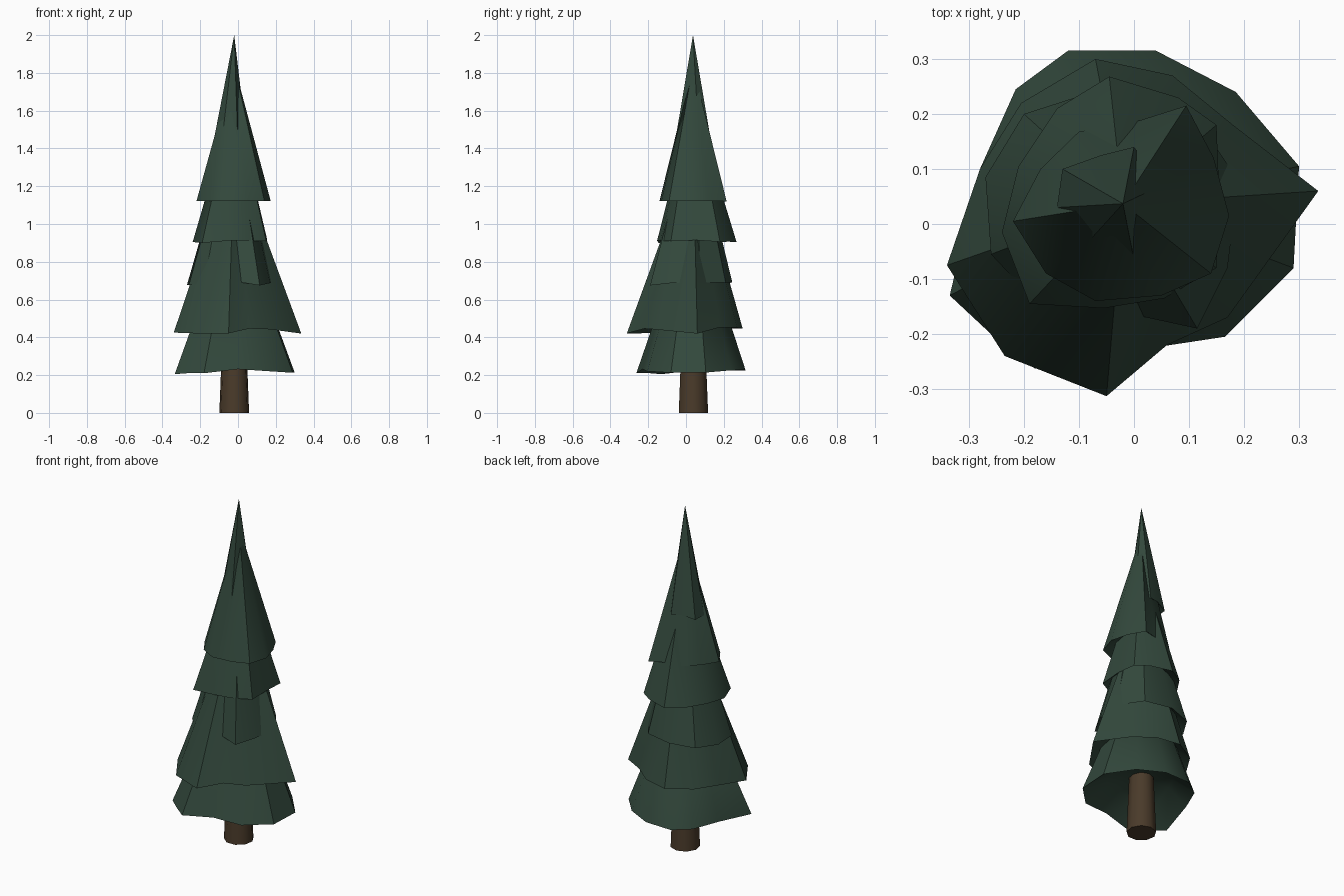
import bpy
import bmesh
import math
from mathutils import Vector

default = bpy.data.objects.get("Cube")
if default:
    bpy.data.objects.remove(default)

AXIS = Vector((-0.02, 0.037, 0))


def make_material(name, rgb):
    mat = bpy.data.materials.new(name)
    mat.use_nodes = True
    mat.diffuse_color = (*rgb, 1)
    shader = mat.node_tree.nodes["Principled BSDF"]
    shader.inputs["Base Color"].default_value = (*rgb, 1)
    shader.inputs["Roughness"].default_value = 0.9
    return mat


green = make_material("pine green", (0.033, 0.066, 0.046))
brown = make_material("bark brown", (0.068, 0.043, 0.023))


def finish(bm, name, mat, angle):
    bmesh.ops.recalc_face_normals(bm, faces=bm.faces)
    mesh = bpy.data.meshes.new(name)
    bm.to_mesh(mesh)
    bm.free()
    mesh.materials.append(mat)
    obj = bpy.data.objects.new(name, mesh)
    bpy.context.collection.objects.link(obj)
    bpy.ops.object.select_all(action="DESELECT")
    obj.select_set(True)
    bpy.context.view_layer.objects.active = obj
    bpy.ops.object.shade_smooth_by_angle(angle=math.radians(angle))
    return obj


def bough_tier(name, hem_z, apex_z, hem, droop=0.3):
    """Ragged cone whose longest tips hang lowest, with a hollow underside."""
    bm = bmesh.new()
    offsets = [Vector((x, y, 0)) - AXIS for x, y in hem]
    longest = max(o.length for o in offsets)
    outer, inner = [], []
    for o in offsets:
        rise = Vector((0, 0, hem_z + droop * (longest - o.length)))
        outer.append(bm.verts.new(AXIS + o + rise))
        inner.append(bm.verts.new(AXIS + o * 0.6 + rise + Vector((0, 0, longest * 0.25))))
    apex = bm.verts.new(AXIS + Vector((0, 0, apex_z)))
    hollow = bm.verts.new(AXIS + Vector((0, 0, hem_z + longest * 0.4)))
    for i in range(len(hem)):
        j = (i + 1) % len(hem)
        bm.faces.new((outer[i], outer[j], apex))
        bm.faces.new((outer[j], outer[i], inner[i], inner[j]))
        bm.faces.new((inner[j], inner[i], hollow))
    return finish(bm, name, green, 35)


# Trunk: slightly tapered, rising into the lowest boughs
bm = bmesh.new()
bmesh.ops.create_cone(bm, cap_ends=True, segments=9, radius1=0.08, radius2=0.06, depth=0.5)
bmesh.ops.translate(bm, verts=bm.verts, vec=AXIS + Vector((0, 0, 0.25)))
finish(bm, "trunk", brown, 50)

# Boughs from the ground up, each hem listed counter-clockwise from the left side
bough_tier("lowest_boughs", 0.205, 1.08, [
    (0.3, 0.105), (0.185, 0.24), (0.04, 0.315), (-0.12, 0.315),
    (-0.215, 0.245), (-0.28, 0.1), (-0.335, -0.13), (-0.26, -0.2),
    (-0.18, -0.263), (0.0, -0.23), (0.165, -0.205), (0.29, -0.08)])

bough_tier("lower_boughs", 0.42, 1.38, [
    (0.335, 0.06), (0.18, 0.18), (0.07, 0.27), (-0.07, 0.3),
    (-0.205, 0.22), (-0.28, 0.1), (-0.34, -0.075), (-0.235, -0.24),
    (-0.05, -0.313), (0.06, -0.22), (0.17, -0.17)])

bough_tier("middle_boughs", 0.675, 1.55, [
    (0.19, 0.08), (0.1, 0.21), (-0.06, 0.245), (-0.2, 0.2),
    (-0.27, 0.085), (-0.26, -0.055), (-0.18, -0.14), (0.0, -0.165),
    (0.115, -0.19), (0.17, -0.08)])

bough_tier("upper_boughs", 0.9, 1.66, [
    (0.155, 0.05), (0.15, 0.18), (0.08, 0.23), (-0.045, 0.268),
    (-0.14, 0.21), (-0.21, 0.105), (-0.24, -0.015), (-0.19, -0.145),
    (-0.055, -0.153), (0.055, -0.135), (0.15, -0.08)], 0.2)

bough_tier("top_boughs", 1.12, 1.84, [
    (0.173, 0.015), (0.145, 0.12), (0.095, 0.215), (0.0, 0.185),
    (-0.1, 0.168), (-0.17, 0.1), (-0.22, 0.005), (-0.16, -0.09),
    (-0.07, -0.14), (0.05, -0.13), (0.14, -0.09)], 0.1)

bough_tier("treetop", 1.38, 2.0, [
    (0.05, 0.07), (0.0, 0.14), (-0.06, 0.125), (-0.13, 0.1),
    (-0.14, 0.03), (-0.09, -0.04), (0.0, -0.065), (0.035, 0.0)], 0.6)
